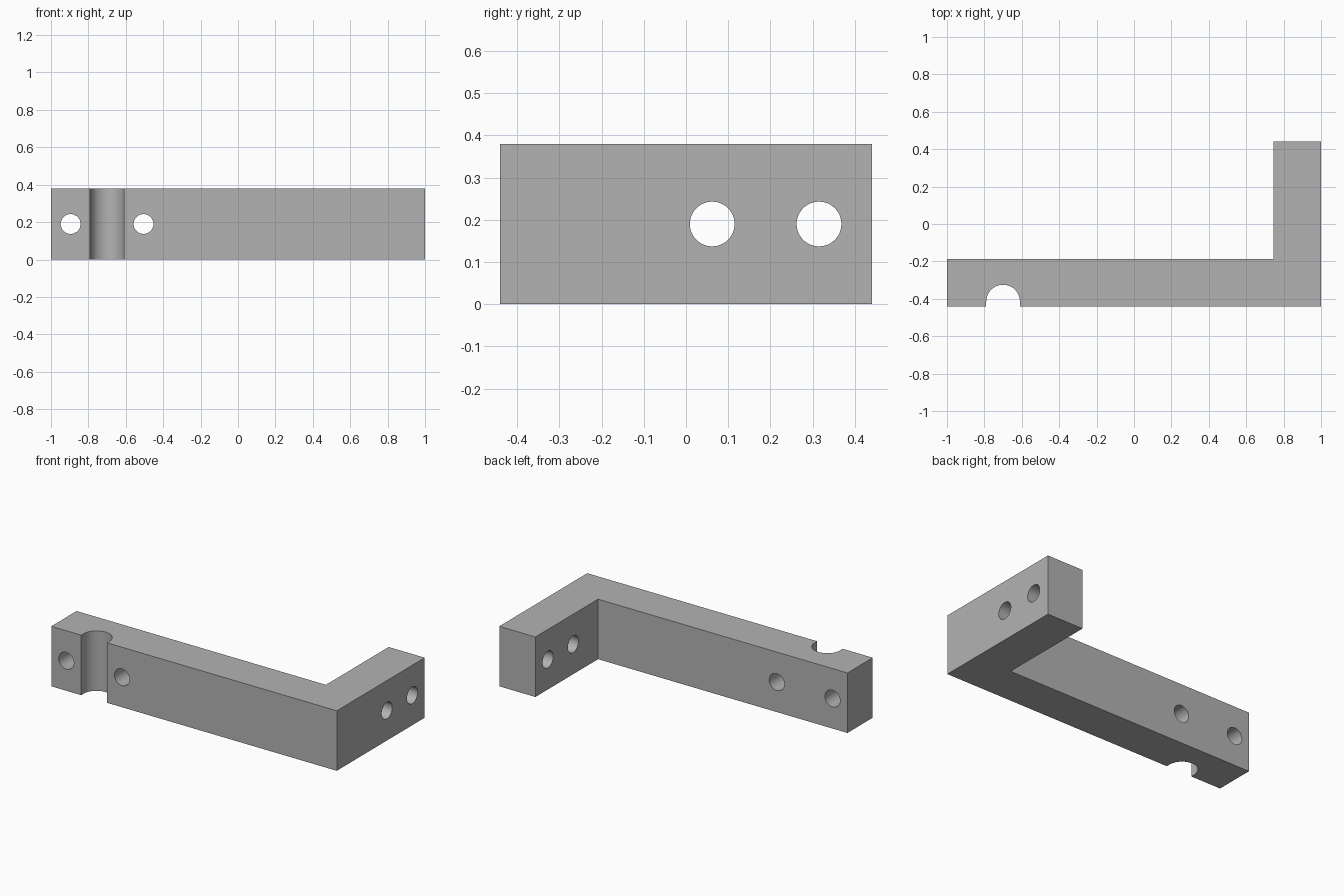
import bpy
import bmesh
from math import pi, cos, sin, radians

default = bpy.data.objects.get("Cube")
if default:
    bpy.data.objects.remove(default, do_unlink=True)

HEIGHT = 0.38
HALF_DEPTH = 0.44
THICK = 0.253
GROOVE_X, GROOVE_Y, GROOVE_R = -0.7, -0.415, 0.09
HOLE_R = 0.053

grey = bpy.data.materials.new("grey")
grey.use_nodes = True
colour = (0.45, 0.45, 0.45, 1)
grey.diffuse_color = colour
grey.node_tree.nodes["Principled BSDF"].inputs["Base Color"].default_value = colour

# L-shaped outline with a round-bottomed groove in the front edge
steps = 32
arc = [(GROOVE_X - GROOVE_R * cos(pi * i / steps),
        GROOVE_Y + GROOVE_R * sin(pi * i / steps)) for i in range(steps + 1)]
outline = [(-1, -HALF_DEPTH), (GROOVE_X - GROOVE_R, -HALF_DEPTH), *arc,
           (GROOVE_X + GROOVE_R, -HALF_DEPTH), (1, -HALF_DEPTH), (1, HALF_DEPTH),
           (1 - THICK, HALF_DEPTH), (1 - THICK, THICK - HALF_DEPTH),
           (-1, THICK - HALF_DEPTH)]

bm = bmesh.new()
base = bm.faces.new([bm.verts.new((x, y, 0)) for x, y in outline])
top = bmesh.ops.extrude_face_region(bm, geom=[base])["geom"]
bmesh.ops.translate(bm, vec=(0, 0, HEIGHT),
                    verts=[v for v in top if isinstance(v, bmesh.types.BMVert)])
bmesh.ops.recalc_face_normals(bm, faces=bm.faces)
mesh = bpy.data.meshes.new("angle_bracket")
bm.to_mesh(mesh)
bm.free()
mesh.materials.append(grey)
bracket = bpy.data.objects.new("angle_bracket", mesh)
bpy.context.collection.objects.link(bracket)


def drill(name, location, rotation):
    """Cut a round through hole in the bracket."""
    bpy.ops.mesh.primitive_cylinder_add(vertices=48, radius=HOLE_R, depth=0.5,
                                        location=location, rotation=rotation)
    cutter = bpy.context.object
    cutter.name = name
    cutter.hide_render = True
    cutter.data.materials.append(grey)
    cut = bracket.modifiers.new(name, "BOOLEAN")
    cut.operation = "DIFFERENCE"
    cut.solver = "EXACT"
    cut.object = cutter
    bpy.context.view_layer.objects.active = bracket
    bpy.ops.object.modifier_apply(modifier=name)
    bpy.data.objects.remove(cutter, do_unlink=True)


# Holes through the long bar, either side of the groove
for x in (-0.895, -0.505):
    drill("bar_hole", (x, THICK / 2 - HALF_DEPTH, HEIGHT / 2), (pi / 2, 0, 0))

# Holes through the short arm
for y in (0.062, 0.315):
    drill("arm_hole", (1 - THICK / 2, y, HEIGHT / 2), (0, pi / 2, 0))

# Smooth curved walls, sharp edges elsewhere
bpy.ops.object.select_all(action="DESELECT")
bracket.select_set(True)
bpy.context.view_layer.objects.active = bracket
bpy.ops.object.shade_smooth_by_angle(angle=radians(30))
